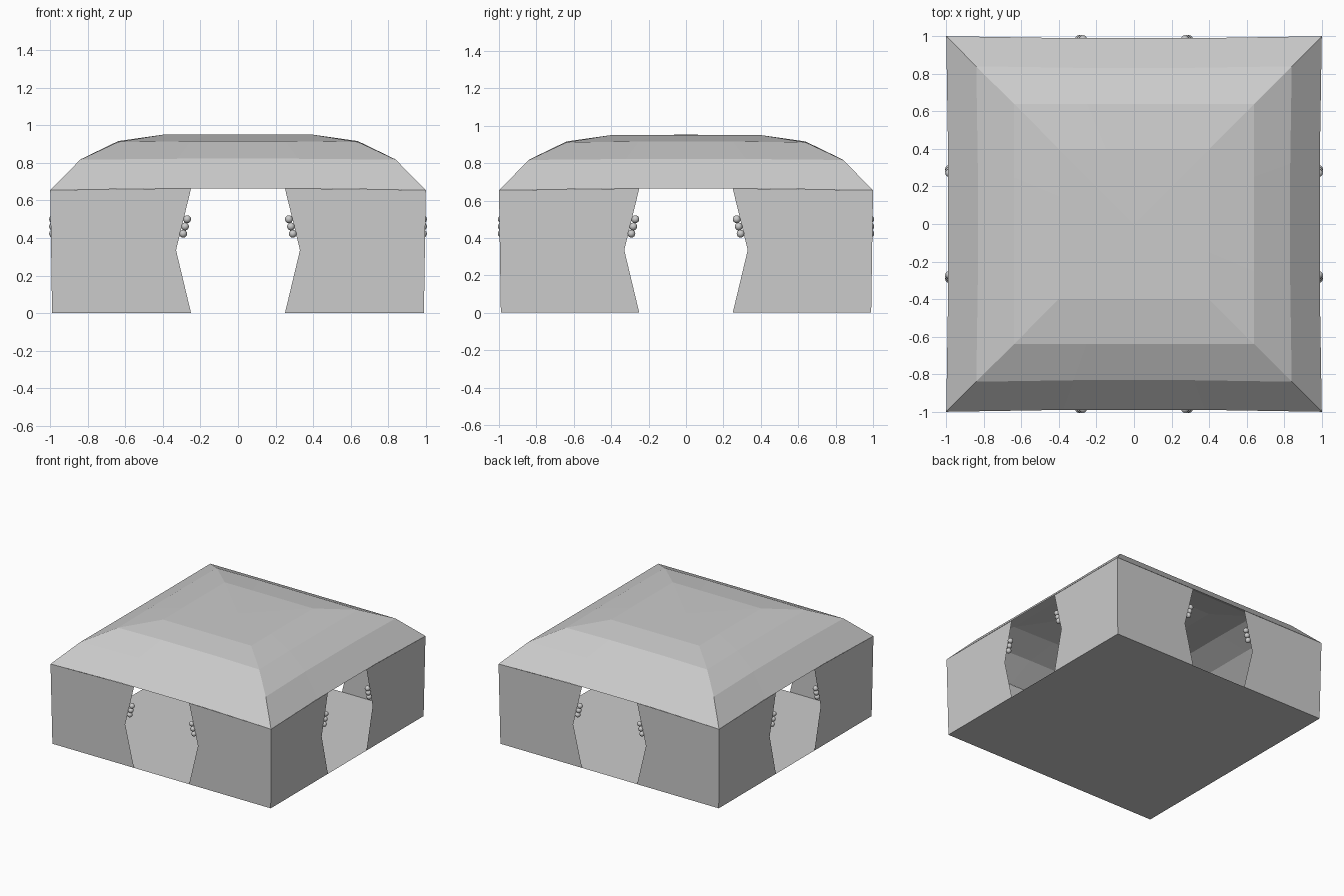
import bpy, bmesh, math
from mathutils import Matrix, Vector

if "Cube" in bpy.data.objects:
    bpy.data.objects.remove(bpy.data.objects["Cube"])

QUARTERS = [Matrix.Rotation(math.pi / 2 * i, 4, 'Z') for i in range(4)]


def finish(bm, name, smooth=False):
    bmesh.ops.remove_doubles(bm, verts=bm.verts, dist=0.0005)
    me = bpy.data.meshes.new(name)
    bm.to_mesh(me)
    bm.free()
    ob = bpy.data.objects.new(name, me)
    bpy.context.collection.objects.link(ob)
    for p in me.polygons:
        p.use_smooth = smooth
    return ob


def face(bm, pts):
    return bm.faces.new([bm.verts.new(p) for p in pts])


# Floor sheet
bm = bmesh.new()
face(bm, [(-.99, .99, 0), (.99, .99, 0), (.99, -.99, 0), (-.99, -.99, 0)])
finish(bm, "floor")

# Walls: two panels per side, either side of a doorway with bent jambs
bm = bmesh.new()
panel = [(.25, -.99, 0), (.99, -.99, 0), (1, -1, .655),
         (.38, -.99, .663), (.25, -.99, .664), (.33, -.99, .335)]
for rot in QUARTERS:
    face(bm, [rot @ Vector(p) for p in panel])
    face(bm, [rot @ Vector((-x, y, z)) for x, y, z in reversed(panel)])
finish(bm, "walls")

# Roof: square rings that step inward, edges pinched slightly mid-side
# (corner half width, corner z, mid half width, mid z, mid point offset)
rings = [(1, .655, .99, .664, .38), (.84, .817, .832, .822, .32),
         (.64, .911, .638, .916, .25), (.40, .95, .40, .95, .15)]
bm = bmesh.new()
for rot in QUARTERS:
    rows = [[rot @ Vector(p) for p in
             ((-c, -c, cz), (-o, -m, mz), (o, -m, mz), (c, -c, cz))]
            for c, cz, m, mz, o in rings]
    for low, high in zip(rows, rows[1:]):
        for i in range(3):
            face(bm, [low[i], low[i + 1], high[i + 1], high[i]])
    for i in range(3):
        face(bm, [rows[-1][i], rows[-1][i + 1], Vector((0, 0, .952))])
finish(bm, "roof")

# Three small knobs on each jamb
bm = bmesh.new()
for rot in QUARTERS:
    for side in (-1, 1):
        for x, z in ((.271, .50), (.282, .461), (.292, .423)):
            mat = rot @ Matrix.Translation((side * x, -.985, z))
            bmesh.ops.create_uvsphere(bm, u_segments=12, v_segments=8,
                                      radius=.021, matrix=mat)
finish(bm, "jamb_knobs", smooth=True)
